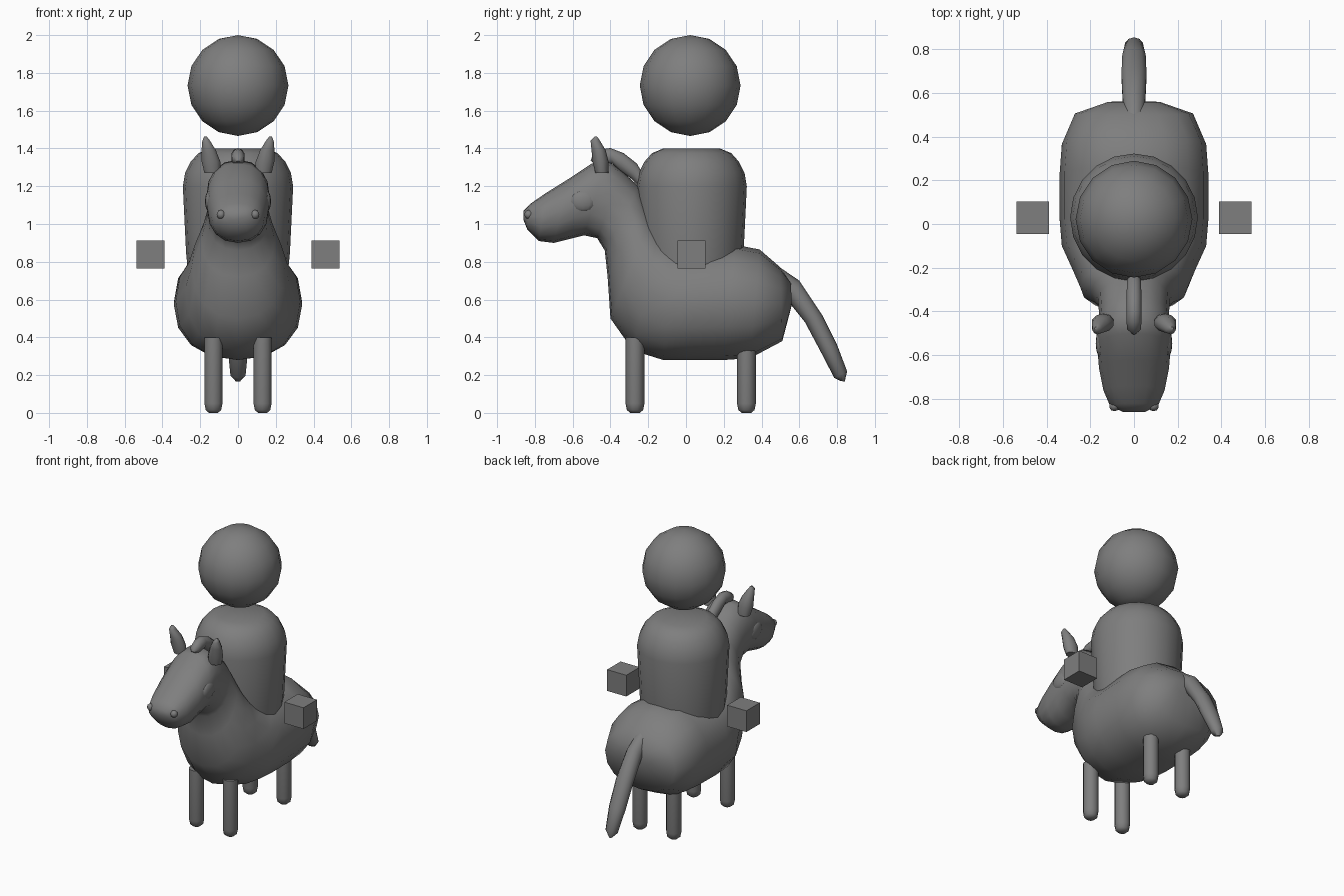
import bpy, bmesh
from math import sin, cos, pi, radians
from mathutils import Vector, Matrix

cube = bpy.data.objects.get("Cube")
if cube:
    bpy.data.objects.remove(cube, do_unlink=True)

grey = bpy.data.materials.new("mid_grey")
grey.use_nodes = True
colour = (0.21, 0.21, 0.21, 1)
grey.diffuse_color = colour
grey.node_tree.nodes["Principled BSDF"].inputs["Base Color"].default_value = colour


def finish(name, bm, smooth=55):
    bmesh.ops.recalc_face_normals(bm, faces=bm.faces)
    mesh = bpy.data.meshes.new(name)
    bm.to_mesh(mesh)
    bm.free()
    mesh.materials.append(grey)
    obj = bpy.data.objects.new(name, mesh)
    bpy.context.collection.objects.link(obj)
    if smooth:
        bpy.ops.object.select_all(action='DESELECT')
        obj.select_set(True)
        bpy.context.view_layer.objects.active = obj
        bpy.ops.object.shade_smooth_by_angle(angle=radians(smooth))
    return obj


def power(v, p):
    return abs(v) ** p * (1 if v >= 0 else -1)


def loft(name, rings, sides=16, p=1.0):
    """Skin rings given as (upper y, z, lower y, z, half width, x offset)."""
    bm = bmesh.new()
    loops = []
    for uy, uz, ly, lz, hw, x in rings:
        up, low = Vector((x, uy, uz)), Vector((x, ly, lz))
        mid, half = (up + low) / 2, (up - low) / 2
        loops.append([bm.verts.new(mid + half * power(cos(a), p)
                                   + Vector((hw * power(sin(a), p), 0, 0)))
                      for a in (2 * pi * i / sides for i in range(sides))])
    for a, b in zip(loops, loops[1:]):
        for i in range(sides):
            j = (i + 1) % sides
            bm.faces.new((a[i], a[j], b[j], b[i]))
    bm.faces.new(loops[0])
    bm.faces.new(loops[-1])
    return finish(name, bm)


def lathe(name, profile, centre, sides=16, smooth=55):
    """Upright turned part from (radius, z) pairs."""
    x, y = centre
    return loft(name, [(y + r, z, y - r, z, r, x) for r, z in profile], sides)


def ball(name, centre, size, segments=16, rings=8):
    bm = bmesh.new()
    bmesh.ops.create_uvsphere(bm, u_segments=segments, v_segments=rings, radius=1,
                              matrix=Matrix.Translation(centre) @ Matrix.Diagonal((*size, 1)))
    return finish(name, bm)


# Horse body, neck and head in one skin, from rump to muzzle
loft("horse_body", [(*r, 0) for r in (
    (.555, .69, .56, .57, .12),
    (.50, .77, .51, .38, .27),
    (.39, .865, .34, .29, .33),
    (.26, .89, .20, .28, .34),
    (.02, .87, .02, .28, .34),
    (-.08, .90, -.12, .28, .33),
    (-.14, .98, -.28, .33, .28),
    (-.18, 1.05, -.40, .50, .245),
    (-.21, 1.12, -.415, .72, .195),
    (-.25, 1.20, -.43, .86, .165),
    (-.34, 1.28, -.47, .925, .16),
    (-.42, 1.34, -.54, .94, .168),
    (-.50, 1.32, -.62, .92, .168),
    (-.62, 1.24, -.70, .90, .16),
    (-.74, 1.165, -.78, .91, .14),
    (-.82, 1.11, -.84, .97, .11),
    (-.86, 1.07, -.86, 1.02, .05))], p=.9)

# Tail and crest of the mane
loft("tail", [(*r, 0) for r in (
    (.49, .775, .49, .66, .045),
    (.60, .70, .55, .58, .055),
    (.72, .52, .63, .48, .06),
    (.80, .36, .71, .33, .057),
    (.853, .22, .785, .185, .042),
    (.84, .165, .815, .17, .012))], sides=10)
loft("mane", [(*r, 0) for r in (
    (-.505, 1.335, -.485, 1.32, .012),
    (-.495, 1.365, -.46, 1.31, .033),
    (-.45, 1.395, -.43, 1.31, .036),
    (-.40, 1.402, -.39, 1.32, .036),
    (-.33, 1.375, -.35, 1.28, .036),
    (-.26, 1.32, -.29, 1.24, .034),
    (-.22, 1.25, -.25, 1.20, .03))], sides=10)

# Rider's torso and floating head
lathe("rider_torso", ((.26, .70), (.275, .85), (.292, 1.20), (.28, 1.27),
                      (.25, 1.33), (.21, 1.375), (.15, 1.40)), (0, .03), 20)
ball("rider_head", (0, .022, 1.733), (.267, .267, .267))

for side, s in (("left", 1), ("right", -1)):
    # Legs with rounded feet
    for end, y in (("front", -.27), ("rear", .32)):
        lathe(f"{end}_{side}_leg", ((.025, .0), (.043, .015), (.05, .05), (.05, .40)),
              (s * .13, y), 10)
    # Ears leaning outward
    loft(f"{side}_ear", ((-.41, 1.27, -.48, 1.27, .045, s * .135),
                         (-.41, 1.33, -.495, 1.33, .052, s * .143),
                         (-.425, 1.39, -.50, 1.39, .04, s * .155),
                         (-.455, 1.44, -.505, 1.44, .022, s * .168),
                         (-.47, 1.462, -.485, 1.462, .008, s * .172)), sides=10)
    # Eyes and nostrils
    ball(f"{side}_eye", (s * .15, -.545, 1.12), (.025, .07, .057), 12, 8)
    ball(f"{side}_nostril", (s * .09, -.832, 1.05), (.024, .024, .024), 10, 6)
    # Cube hands, flat shaded
    bm = bmesh.new()
    bmesh.ops.create_cube(bm, size=.148, matrix=Matrix.Translation((s * .463, .028, .838)))
    finish(f"{side}_hand", bm, smooth=0)
